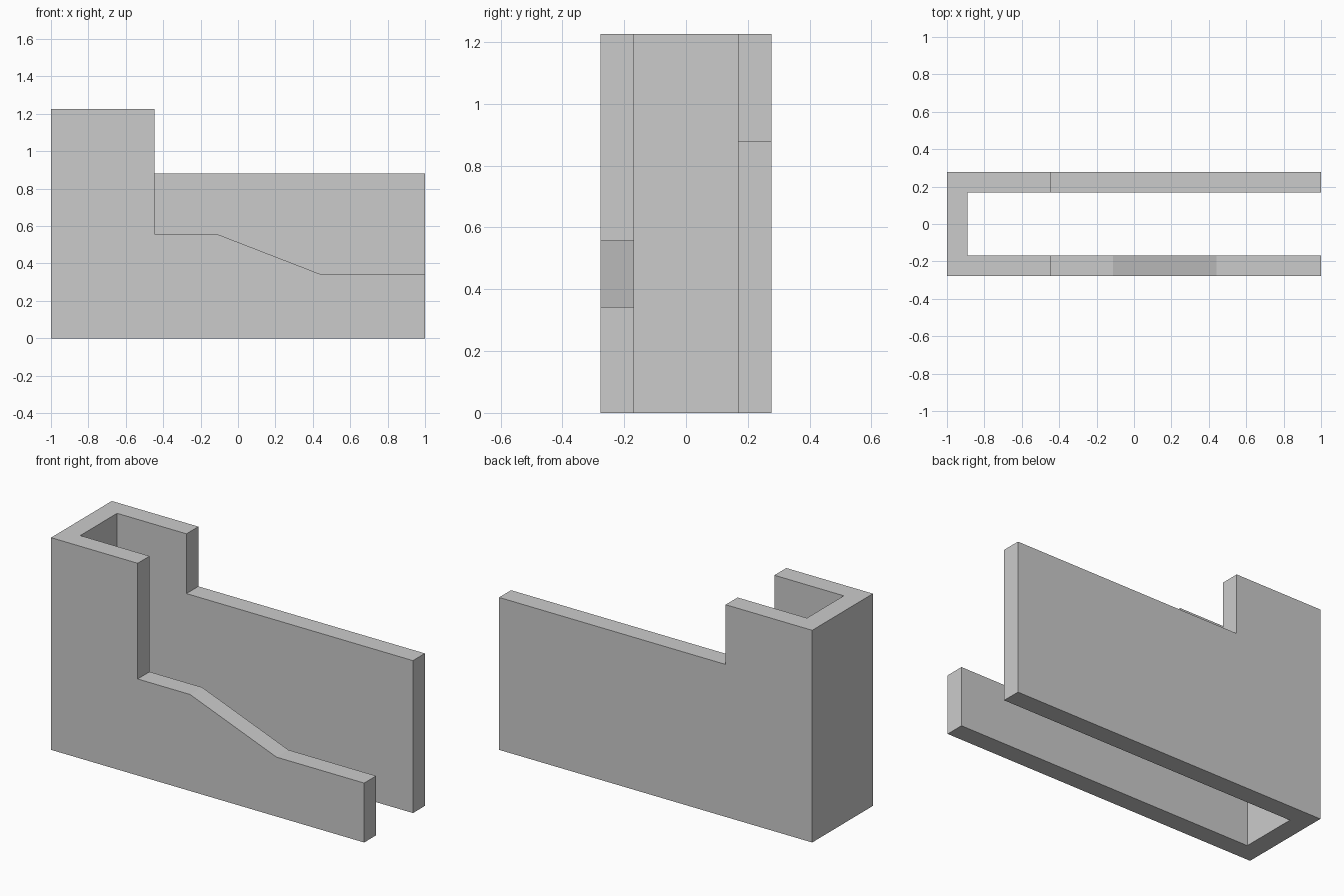
import bpy
import bmesh
from mathutils import Vector

if "Cube" in bpy.data.objects:
    bpy.data.objects.remove(bpy.data.objects["Cube"])

HALF_W, INNER_W = 0.277, 0.168   # outer and inner half depth
HEIGHT, END_X, STEP_X = 1.225, -0.89, -0.447


def prism(name, points, offset):
    """Extrude a closed outline along an offset vector."""
    bm = bmesh.new()
    face = bm.faces.new([bm.verts.new(p) for p in points])
    grown = bmesh.ops.extrude_face_region(bm, geom=[face])["geom"]
    verts = [v for v in grown if isinstance(v, bmesh.types.BMVert)]
    bmesh.ops.translate(bm, verts=verts, vec=Vector(offset))
    bmesh.ops.recalc_face_normals(bm, faces=bm.faces)
    mesh = bpy.data.meshes.new(name)
    bm.to_mesh(mesh)
    bm.free()
    obj = bpy.data.objects.new(name, mesh)
    bpy.context.collection.objects.link(obj)
    return obj


def cut_wall(target, edge, y0, y1):
    """Remove everything above a wall's top edge, right of the tall end."""
    outline = [(STEP_X, y0, 1.5)] + [(x, y0, z) for x, z in edge] + [(1.2, y0, 1.5)]
    cutter = prism("wall_cutter", outline, (0, y1 - y0, 0))
    cutter.hide_render = True
    mod = target.modifiers.new("wall_cut", "BOOLEAN")
    mod.operation, mod.solver, mod.object = "DIFFERENCE", "EXACT", cutter
    bpy.context.view_layer.objects.active = target
    bpy.ops.object.modifier_apply(modifier=mod.name)
    bpy.data.objects.remove(cutter)


# U-shaped channel: closed left end, two long walls
plan = [(-1, -HALF_W), (1, -HALF_W), (1, -INNER_W), (END_X, -INNER_W),
        (END_X, INNER_W), (1, INNER_W), (1, HALF_W), (-1, HALF_W)]
channel = prism("channel_walls", [(x, y, 0) for x, y in plan], (0, 0, HEIGHT))

# Front wall: step, then slope down to a low run
cut_wall(channel, [(STEP_X, 0.557), (-0.112, 0.557), (0.44, 0.343), (1.2, 0.343)], -0.4, -0.05)
# Back wall: single step
cut_wall(channel, [(STEP_X, 0.88), (1.2, 0.88)], 0.05, 0.4)
